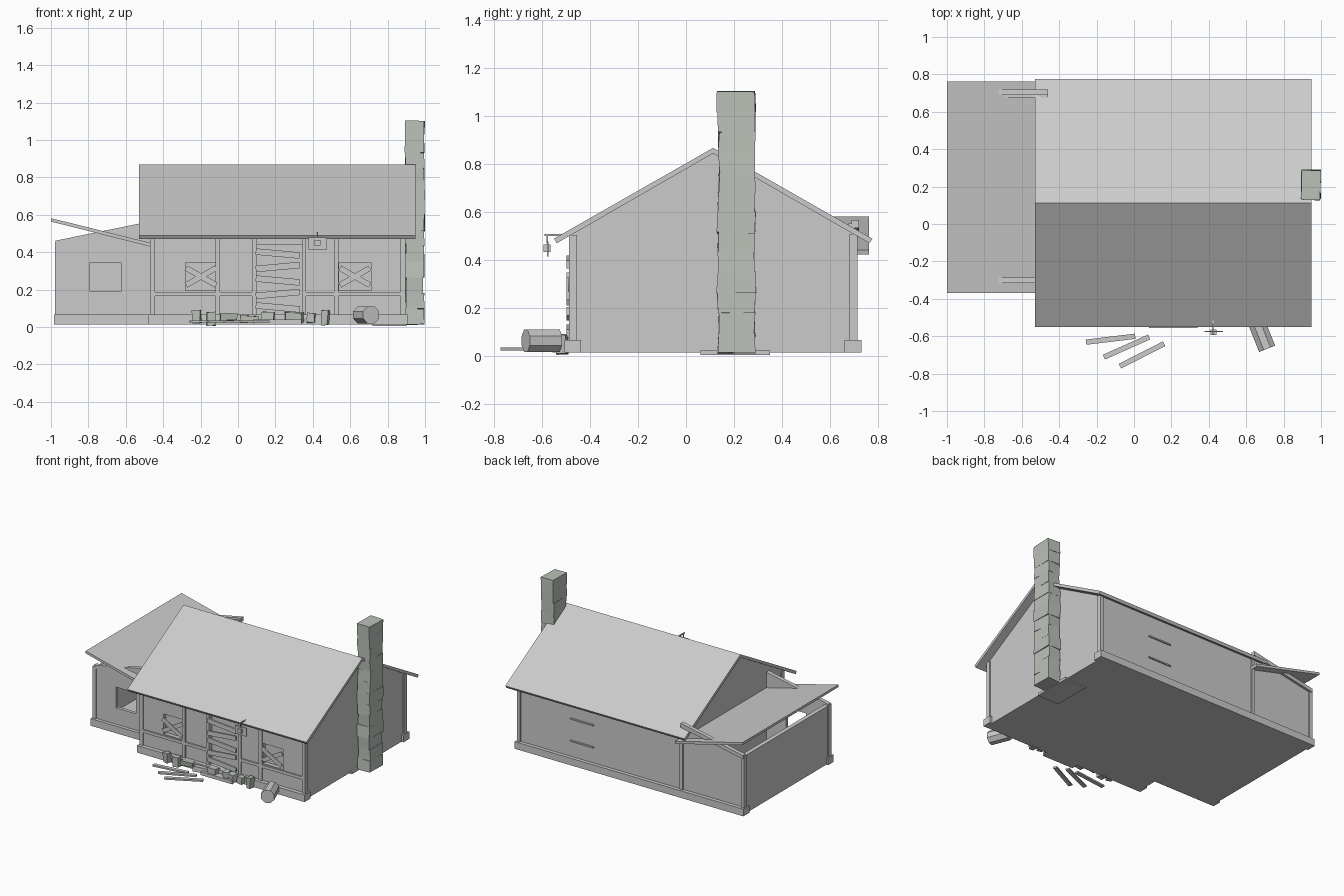
import bpy, bmesh, math, random
from mathutils import Vector, Matrix, Euler

if "Cube" in bpy.data.objects:
    bpy.data.objects.remove(bpy.data.objects["Cube"])

random.seed(4)
stone = bpy.data.materials.new("stone")
stone.diffuse_color = (0.50, 0.54, 0.49, 1)
stone.use_nodes = True
stone.node_tree.nodes["Principled BSDF"].inputs["Base Color"].default_value = stone.diffuse_color


def finish(name, bm, mat=None):
    bmesh.ops.recalc_face_normals(bm, faces=bm.faces)
    me = bpy.data.meshes.new(name)
    bm.to_mesh(me)
    bm.free()
    ob = bpy.data.objects.new(name, me)
    bpy.context.collection.objects.link(ob)
    if mat:
        me.materials.append(mat)
    return ob


def add_box(bm, c, s, rot=(0, 0, 0), jit=0.0):
    m = Matrix.LocRotScale(Vector(c), Euler(rot), Vector(s))
    vs = bmesh.ops.create_cube(bm, size=1, matrix=m)["verts"]
    for v in vs:
        v.co += Vector([random.uniform(-jit, jit) for _ in range(3)])


def box(name, x, y, z, rot=(0, 0, 0)):
    bm = bmesh.new()
    r = (x, y, z)
    add_box(bm, [(a + b) / 2 for a, b in r], [b - a for a, b in r], rot)
    return finish(name, bm)


def plank(name, c, s, rot=(0, 0, 0)):
    bm = bmesh.new()
    add_box(bm, c, s, rot)
    return finish(name, bm)


def prism(name, pts, a, b, axis):
    # extrude a profile: axis 'x' takes (y, z) points, axis 'y' takes (x, z)
    bm = bmesh.new()
    f = lambda p, t: (t, p[0], p[1]) if axis == 'x' else (p[0], t, p[1])
    lo = [bm.verts.new(f(p, a)) for p in pts]
    hi = [bm.verts.new(f(p, b)) for p in pts]
    bm.faces.new(lo)
    bm.faces.new(hi)
    n = len(pts)
    for i in range(n):
        bm.faces.new((lo[i], lo[(i + 1) % n], hi[(i + 1) % n], hi[i]))
    return finish(name, bm)


def cut(ob, x, y, z):
    c = box("cutter", x, y, z)
    c.hide_render = True
    m = ob.modifiers.new("cut", 'BOOLEAN')
    m.operation, m.object, m.solver = 'DIFFERENCE', c, 'EXACT'
    bpy.context.view_layer.objects.active = ob
    bpy.ops.object.modifier_apply(modifier=m.name)
    bpy.data.objects.remove(c)


MID = 0.113           # ridge line y
WF, WB = -0.477, 0.703  # front and back wall faces

# main house body with gables
house = prism("house_walls", [(WF, 0.015), (WB, 0.015), (WB, 0.508), (MID, 0.845), (WF, 0.508)], -0.465, 0.887, 'x')
windows = [(-0.28, -0.115), (0.54, 0.71)]
for a, b in windows:
    cut(house, (a, b), (-0.6, WF + 0.03), (0.195, 0.345))
cut(house, (0.1, 0.345), (-0.6, WF + 0.03), (0.065, 0.44))

# main roof, two slabs
for name, s in (("front_roof", -1), ("back_roof", 1)):
    e = MID + s * 0.663
    prism(name, [(MID, 0.868), (e, 0.49), (e - s * 0.012, 0.471), (MID, 0.845)], -0.53, 0.95, 'x')

# lean-to shell, open under its dislodged roof
lean = prism("lean_to_walls", [(-0.97, 0.015), (-0.46, 0.015), (-0.46, 0.553), (-0.97, 0.447)], -0.31, 0.702, 'y')
cut(lean, (-0.945, -0.4), (-0.285, 0.677), (0.04, 0.8))
cut(lean, (-0.79, -0.625), (-0.4, -0.2), (0.19, 0.345))
prism("lean_to_roof", [(-1.0, 0.582), (-0.44, 0.443), (-0.445, 0.424), (-1.0, 0.564)], -0.37, 0.762, 'y')
for i, y in enumerate((-0.30, 0.705)):
    prism("lean_to_rafter", [(-0.975, 0.462), (-0.975, 0.435), (-0.46, 0.535), (-0.46, 0.567)], y - 0.015, y + 0.015, 'y')

# sill logs along x
for name, x, y in (("front_sill", (-0.48, 0.905), (-0.507, -0.437)),
                   ("back_sill", (-0.985, 0.905), (0.66, 0.73)),
                   ("lean_to_sill", (-0.985, -0.47), (-0.335, -0.27))):
    box(name, x, y, (0.015, 0.068))

# corner posts and front timbers
for x in (-0.458, 0.883):
    box("back_post", (x - 0.013, x + 0.013), (0.68, 0.714), (0.065, 0.51))
for y in (-0.302, 0.697):
    box("lean_to_post", (-0.978, -0.952), (y - 0.016, y + 0.016), (0.065, 0.455))
for x in (-0.458, -0.108, 0.088, 0.355, 0.525, 0.883):
    w = 0.009 if x == 0.355 else 0.013
    box("front_post", (x - w, x + w), (-0.487, -0.455), (0.065, 0.505))
for a, b in ((-0.445, -0.12), (-0.095, 0.075), (0.36, 0.512), (0.538, 0.87)):
    box("front_rail", (a, b), (-0.487, -0.46), (0.165, 0.187))

# boarded windows and door
for a, b in windows:
    for s in (-1, 1):
        plank("window_board", ((a + b) / 2, -0.489 - 0.004 * s, 0.27), (0.185, 0.01, 0.03), (0, s * 0.52, 0))
for i in range(5):
    plank("door_board", (0.212, -0.49, 0.105 + i * 0.072), (0.235, 0.014, 0.034), (0, (0.09, -0.09)[i % 2], 0))
for z in (0.185, 0.35):
    box("back_window_ledge", (0.27, 0.46), (0.695, 0.712), (z - 0.005, z + 0.005))

# stone chimney, rough courses
bm = bmesh.new()
n = 13
h = 1.085 / n
for i in range(n):
    add_box(bm, (0.945, 0.21, 0.015 + h * (i + 0.5)),
            (random.uniform(0.094, 0.104), random.uniform(0.146, 0.16), h * 1.04),
            (0, 0, random.uniform(-0.04, 0.04)), 0.004)
finish("chimney", bm, stone)
box("hearth_slab", (0.72, 0.9), (0.06, 0.35), (0.006, 0.025))

# doorstep and fallen stones along the front
box("doorstep", (0.08, 0.34), (-0.555, -0.48), (0.015, 0.04))
bm = bmesh.new()
for x, z, w, d in ((-0.22, 0.055, 0.04, 0.065), (-0.145, 0.045, 0.05, 0.075), (-0.05, 0.055, 0.09, 0.035),
                   (0.06, 0.04, 0.1, 0.04), (0.16, 0.055, 0.07, 0.05), (0.27, 0.05, 0.04, 0.06),
                   (0.32, 0.05, 0.05, 0.05), (0.39, 0.05, 0.045, 0.05), (0.465, 0.052, 0.038, 0.08)):
    add_box(bm, (x, -0.518, z), (w, 0.045, d), (0, 0, random.uniform(-0.3, 0.3)), 0.005)
finish("fallen_stones", bm, stone)

# loose planks on the ground
for x, y, l, a in ((-0.125, -0.616, 0.265, 0.12), (-0.04, -0.658, 0.265, 0.42), (0.043, -0.70, 0.265, 0.47)):
    plank("loose_plank", (x, y, 0.03), (l, 0.028, 0.012), (0, 0, a))

# toppled barrel, eight sides
bm = bmesh.new()
bmesh.ops.create_cone(bm, cap_ends=True, segments=8, radius1=0.05, radius2=0.05, depth=0.145,
                      matrix=Matrix.Translation((0.685, -0.6, 0.065)) @ Matrix.Rotation(0.38, 4, 'Z')
                      @ Matrix.Rotation(math.pi / 2, 4, 'X') @ Matrix.Rotation(math.pi / 8, 4, 'Z'))
finish("barrel", bm)

# hanging lantern on its bracket
box("lantern_bracket", (0.421, 0.429), (-0.59, -0.47), (0.501, 0.509))
box("lantern_hanger", (0.422, 0.428), (-0.581, -0.575), (0.47, 0.505))
box("lantern_plate", (0.378, 0.475), (-0.578, -0.572), (0.415, 0.478))
box("lantern_body", (0.41, 0.44), (-0.594, -0.564), (0.435, 0.465))
